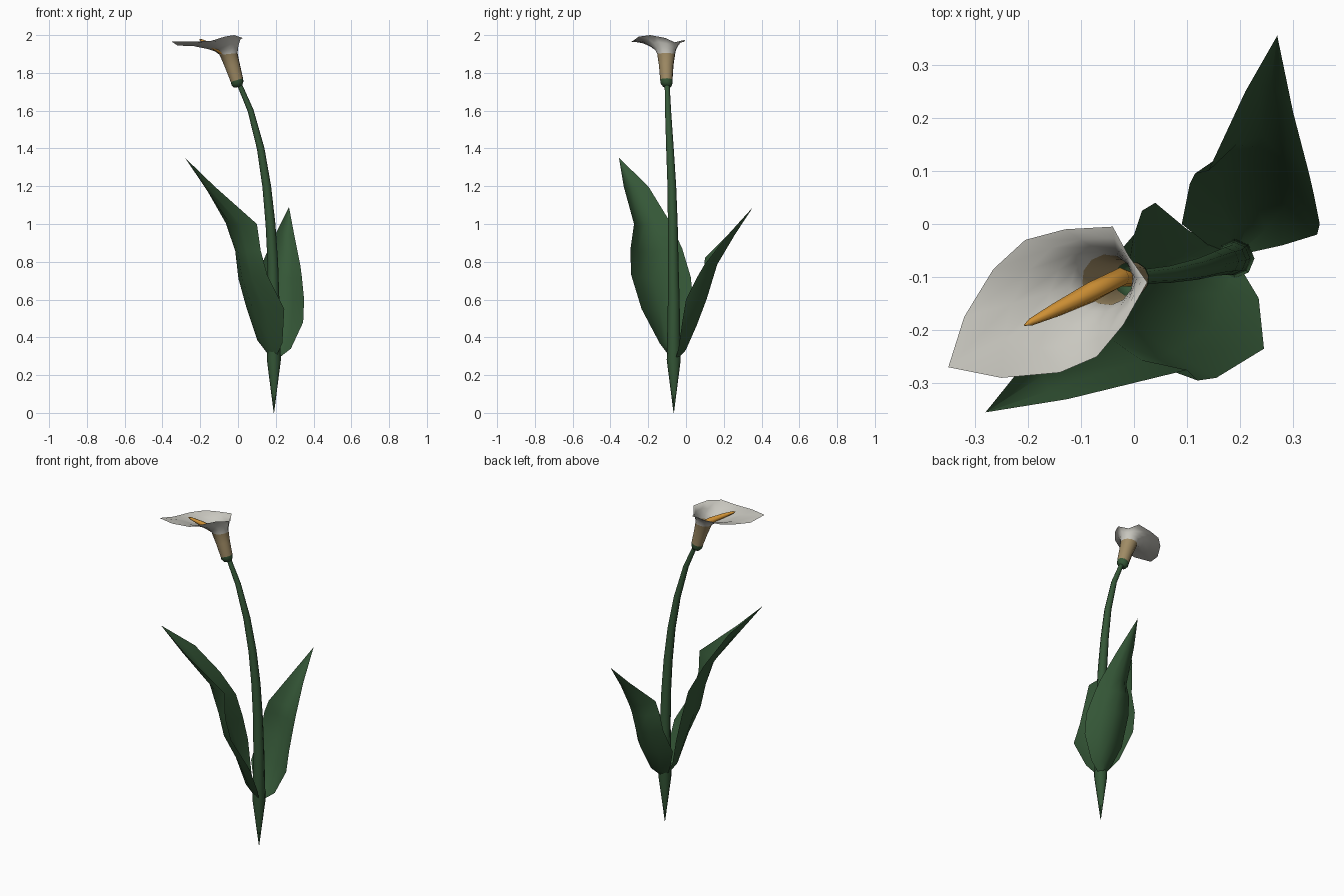
import bpy
from math import cos, sin, pi
from mathutils import Vector

cube = bpy.data.objects.get("Cube")
if cube:
    bpy.data.objects.remove(cube)


def material(name, r, g, b):
    mat = bpy.data.materials.new(name)
    mat.use_nodes = True
    mat.diffuse_color = (r, g, b, 1)
    mat.node_tree.nodes["Principled BSDF"].inputs["Base Color"].default_value = (r, g, b, 1)
    return mat


leaf_green = material("leaf green", .035, .095, .038)
stem_green = material("stem green", .035, .095, .038)
tan = material("tan throat", .35, .26, .13)
white = material("ivory white", .58, .57, .52)
orange = material("spadix orange", .62, .28, .035)


def loft(name, rows, mats, closed=True, row_material=None):
    """Skin equal-length rows of points into a smooth shaded surface."""
    n = len(rows[0])
    verts = [tuple(p) for row in rows for p in row]
    faces, slots = [], []
    for i in range(len(rows) - 1):
        for j in range(n if closed else n - 1):
            k = (j + 1) % n
            faces.append((i * n + j, i * n + k, (i + 1) * n + k, (i + 1) * n + j))
            slots.append(row_material[i] if row_material else 0)
    mesh = bpy.data.meshes.new(name)
    mesh.from_pydata(verts, [], faces)
    for mat in mats:
        mesh.materials.append(mat)
    for poly, slot in zip(mesh.polygons, slots):
        poly.material_index = slot
        poly.use_smooth = True
    obj = bpy.data.objects.new(name, mesh)
    bpy.context.collection.objects.link(obj)
    return obj


def tube(name, path, mat, sides=8):
    """Round tube along (x, y, z, radius) stations."""
    centres = [Vector(p[:3]) for p in path]
    rows = []
    for i, c in enumerate(centres):
        tangent = centres[min(i + 1, len(path) - 1)] - centres[max(i - 1, 0)]
        side = tangent.cross(Vector((0, 1, 0))).normalized()
        up = tangent.cross(side).normalized()
        rows.append([c + path[i][3] * (side * cos(a) + up * sin(a))
                     for a in (2 * pi * j / sides for j in range(sides))])
    return loft(name, rows, [mat])


def leaf(name, base, tip, edge_a, edge_b, outward, depths):
    """Cupped blade between two edges, its midrib pushed outward."""
    rows = [[Vector(base)] * 5]
    for a, b, depth in zip(edge_a, edge_b, depths):
        a, b = Vector(a), Vector(b)
        rows.append([a.lerp(b, t) + Vector(outward) * depth * 4 * t * (1 - t)
                     for t in (0, .25, .5, .75, 1)])
    rows.append([Vector(tip)] * 5)
    return loft(name, rows, [leaf_green], closed=False)


# Stem, pointed at the foot and arching at the top
tube("stem", [(.19, -.065, 0, .001), (.19, -.065, .28, .037), (.188, -.065, .6, .031),
              (.184, -.068, .8, .028), (.172, -.07, 1, .026), (.152, -.075, 1.2, .023),
              (.12, -.085, 1.4, .02), (.067, -.095, 1.6, .016), (.005, -.1, 1.745, .013)],
     stem_green)

# Tall leaf leaning to the front
leaf("front_leaf", (.19, -.065, .27), (-.28, -.355, 1.35),
     [(.235, -.14, .37), (.245, -.235, .55), (.155, -.29, .73), (.12, -.295, .86),
      (.1, -.275, 1), (-.125, -.33, 1.2)],
     [(.1, -.01, .4), (.04, .04, .58), (.015, .025, .72), (0, -.02, .87),
      (-.06, -.09, 1.02), (-.155, -.2, 1.2)],
     (-.85, -.53, -.2), (.05, .075, .075, .07, .07, .04))

# Shorter leaf leaning to the back
leaf("back_leaf", (.19, -.06, .27), (.27, .355, 1.09),
     [(.28, -.04, .34), (.345, -.02, .48), (.35, 0, .6), (.338, .06, .72),
      (.33, .095, .78), (.3, .21, .93)],
     [(.14, -.04, .34), (.09, 0, .48), (.105, .075, .64), (.115, .095, .75),
      (.14, .1, .82), (.21, .25, .97)],
     (.1, .97, -.2), (.04, .07, .075, .07, .07, .03))

# Flower: tapered throat rings blending into a wavy flared rim
rim = [Vector(p) for p in (
    (.025, -.11, 1.985), (-.01, -.06, 1.962), (-.04, -.005, 1.975), (-.13, -.01, 1.965),
    (-.205, -.03, 1.96), (-.265, -.085, 1.953), (-.32, -.175, 1.945), (-.35, -.27, 1.965),
    (-.25, -.29, 1.965), (-.14, -.28, 1.97), (-.07, -.25, 1.992), (-.02, -.19, 2))]


def ring(x, y, z, r, tilt=.3):
    angles = [2 * pi * j / len(rim) + .15 for j in range(len(rim))]
    return [Vector((x + r * cos(a), y + r * sin(a), z + tilt * r * cos(a))) for a in angles]


throat = [ring(.003, -.1, 1.725, .002), ring(.001, -.1, 1.728, .022),
          ring(-.003, -.103, 1.745, .032), ring(-.006, -.104, 1.762, .033),
          ring(-.03, -.105, 1.84, .039), ring(-.05, -.105, 1.9, .048, .1)]
flare = []
for out, rise in ((.1, .35), (.28, .62), (.6, .92), (1, 1)):
    flare.append([Vector((p.x + (q.x - p.x) * out, p.y + (q.y - p.y) * out,
                          p.z + (q.z - p.z) * rise)) for p, q in zip(throat[-1], rim)])
loft("flower", throat + flare, [stem_green, tan, white],
     row_material=[0, 0, 0, 1, 1, 2, 2, 2, 2])

# Spadix rising out of the throat
tube("spadix", [(-.005, -.104, 1.78, .014), (-.025, -.1, 1.875, .018),
                (-.08, -.128, 1.912, .019), (-.15, -.163, 1.95, .013),
                (-.195, -.185, 1.972, .007), (-.207, -.191, 1.977, .001)], orange)
